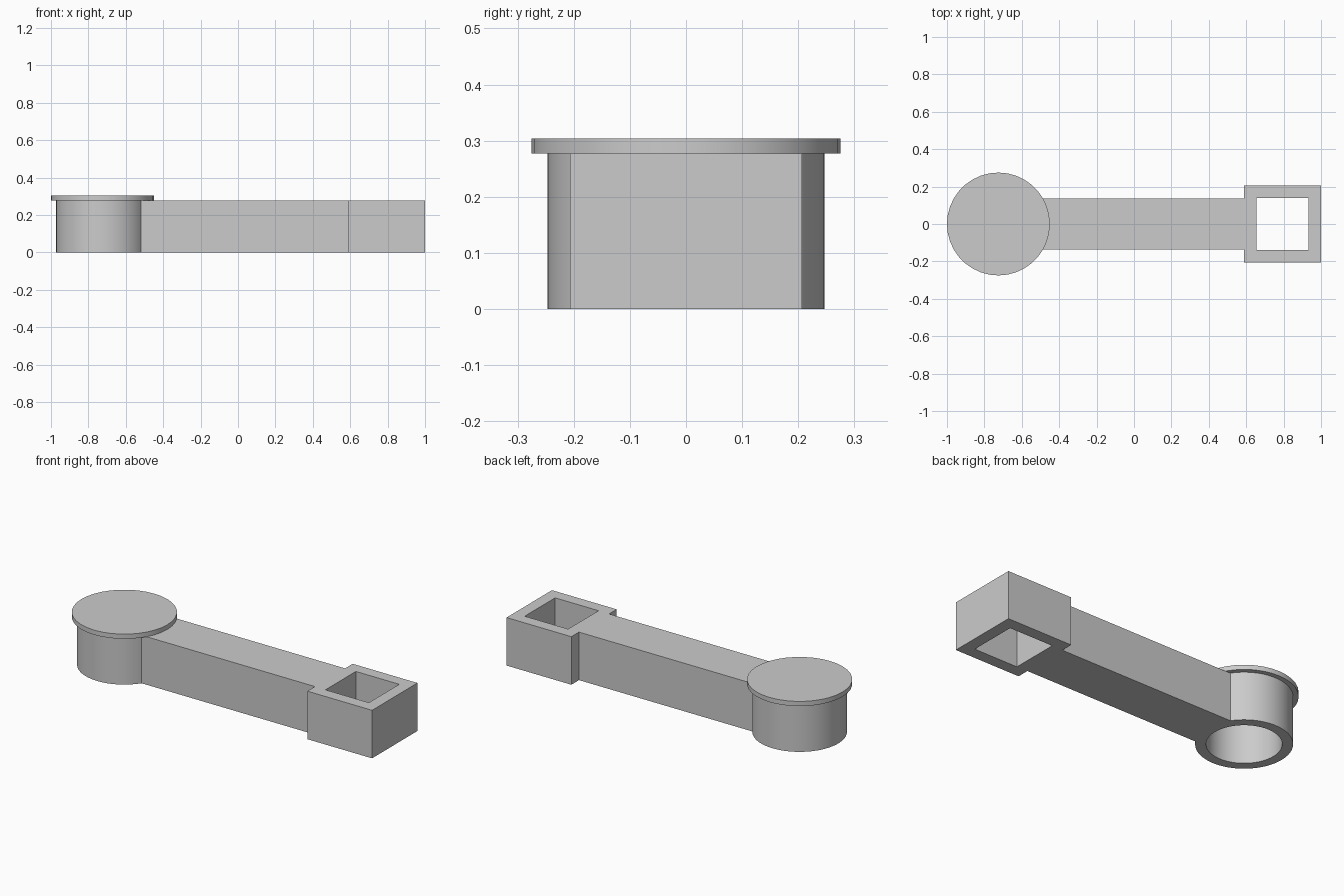
import bpy
import bmesh
from math import sin, cos, asin, pi

# Main dimensions
HUB_X, HUB_R, BORE_R = -0.725, 0.247, 0.192
CAP_R, CAP_H = 0.275, 0.027
BODY_H, ARM_Y = 0.277, 0.137
BOX_X, BOX_Y, WALL = 0.587, 0.2065, 0.068

cube = bpy.data.objects.get("Cube")
if cube:
    bpy.data.objects.remove(cube, do_unlink=True)

grey = bpy.data.materials.new("plain grey")
grey.use_nodes = True
grey.diffuse_color = (0.6, 0.6, 0.6, 1)
grey.node_tree.nodes["Principled BSDF"].inputs["Base Color"].default_value = (0.6, 0.6, 0.6, 1)


def arc(radius, start, end, steps):
    """Points along an arc about the hub centre."""
    angles = [start + (end - start) * i / steps for i in range(steps + 1)]
    return [(HUB_X + radius * cos(a), radius * sin(a)) for a in angles]


def plate(name, loops, bottom, height):
    """Extrude closed outlines; inner outlines become through holes."""
    curve = bpy.data.curves.new(name, "CURVE")
    curve.dimensions = "2D"
    curve.fill_mode = "BOTH"
    curve.extrude = height / 2
    for loop in loops:
        spline = curve.splines.new("POLY")
        spline.points.add(len(loop) - 1)
        for point, (x, y) in zip(spline.points, loop):
            point.co = (x, y, 0, 1)
        spline.use_cyclic_u = True
    obj = bpy.data.objects.new(name, curve)
    bpy.context.collection.objects.link(obj)
    bpy.ops.object.select_all(action="DESELECT")
    obj.select_set(True)
    bpy.context.view_layer.objects.active = obj
    bpy.ops.object.convert(target="MESH")
    obj = bpy.context.object
    obj.name = name

    # Weld the caps to the walls and face everything outward
    bm = bmesh.new()
    bm.from_mesh(obj.data)
    bmesh.ops.remove_doubles(bm, verts=bm.verts, dist=0.0001)
    bmesh.ops.translate(bm, verts=bm.verts, vec=(0, 0, bottom + height / 2))
    bmesh.ops.recalc_face_normals(bm, faces=bm.faces)
    bm.to_mesh(obj.data)
    bm.free()
    obj.data.materials.clear()
    obj.data.materials.append(grey)
    bpy.ops.object.shade_smooth_by_angle(angle=pi / 6)
    return obj


# Link body: round hub, straight arm and square socket in one outline
join = asin(ARM_Y / HUB_R)
outline = arc(HUB_R, join, 2 * pi - join, 64)
outline += [(BOX_X, -ARM_Y), (BOX_X, -BOX_Y), (1, -BOX_Y),
            (1, BOX_Y), (BOX_X, BOX_Y), (BOX_X, ARM_Y)]
bore = arc(BORE_R, 0, 2 * pi, 72)[:-1]
x0, x1, y1 = BOX_X + WALL, 1 - WALL, BOX_Y - WALL
socket = [(x0, -y1), (x1, -y1), (x1, y1), (x0, y1)]
plate("link_body", [outline, bore, socket], 0, BODY_H)

# Round lid closing the top of the hub
plate("hub_cap", [arc(CAP_R, 0, 2 * pi, 36)[:-1]], BODY_H, CAP_H)
